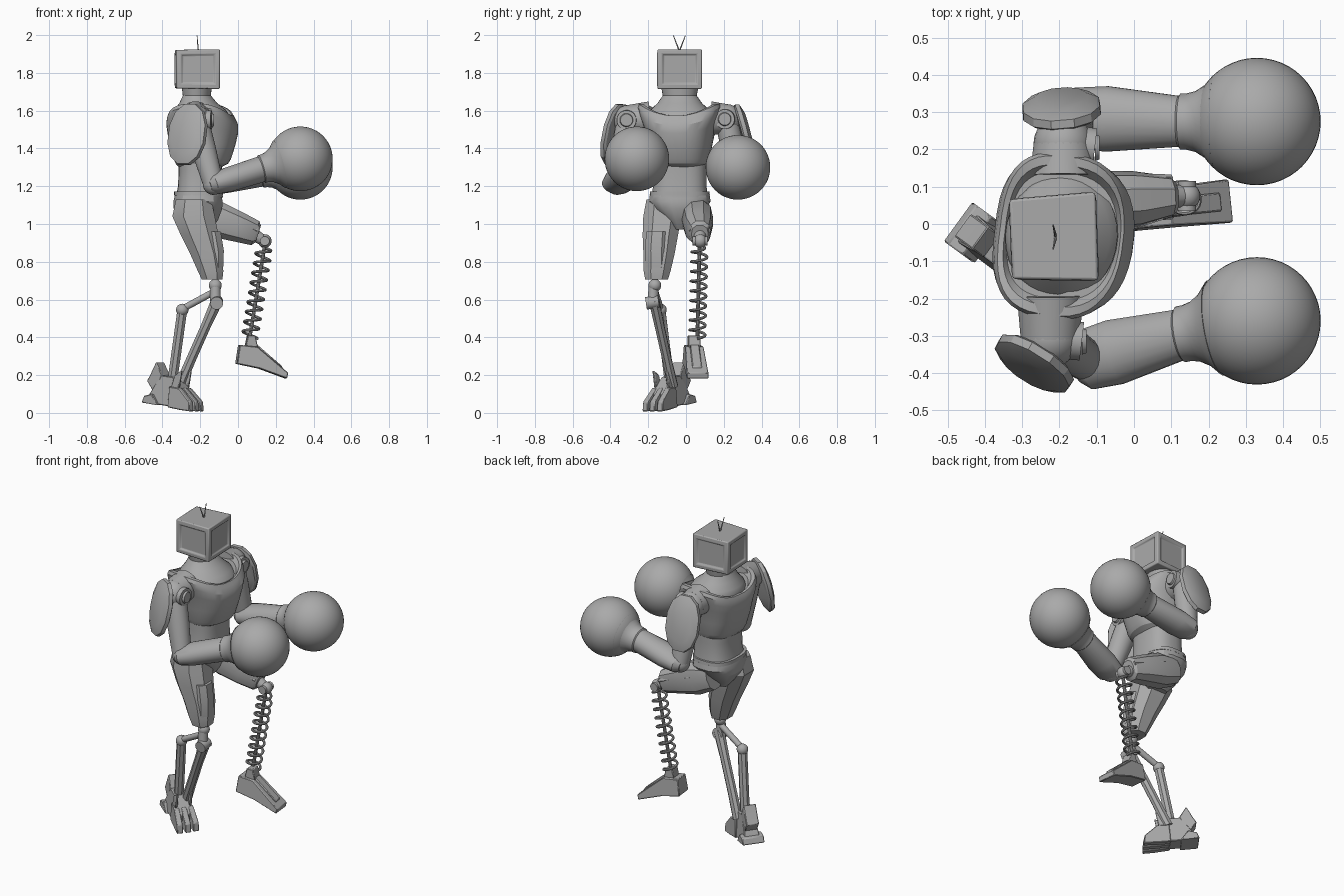
import bpy, bmesh, math
from mathutils import Vector, Matrix

if "Cube" in bpy.data.objects:
    bpy.data.objects.remove(bpy.data.objects["Cube"])

grey = bpy.data.materials.new("plain grey")
grey.use_nodes = True
grey.diffuse_color = (0.4, 0.4, 0.4, 1)
grey.node_tree.nodes["Principled BSDF"].inputs["Base Color"].default_value = (0.4, 0.4, 0.4, 1)
parts = []


def add(name, bm):
    bmesh.ops.recalc_face_normals(bm, faces=bm.faces)
    mesh = bpy.data.meshes.new(name)
    bm.to_mesh(mesh)
    bm.free()
    mesh.materials.append(grey)
    obj = bpy.data.objects.new(name, mesh)
    bpy.context.collection.objects.link(obj)
    parts.append(obj)
    return obj


def bevel(obj, width, segments=1):
    mod = obj.modifiers.new("bevel", 'BEVEL')
    mod.width, mod.segments, mod.limit_method = width, segments, 'ANGLE'


def loft(name, rings, sides=24, axis=None, power=2, back=None, saddle=0, yaw=0):
    """Rings are (x, y, z, radius in the side plane, radius across)."""
    d = Vector(axis or Vector(rings[-1][:3]) - Vector(rings[0][:3])).normalized()
    u = (Vector((0, 1, 0)).cross(d) if abs(d.y) < 0.75 else d.cross(Vector((0, 0, 1)))).normalized()
    u.rotate(Matrix.Rotation(math.radians(yaw), 3, d))
    v = d.cross(u)
    bm = bmesh.new()
    loops = []
    for x, y, z, ru, rv in rings:
        loop = []
        for i in range(sides):
            a = math.tau * (i + 0.5) / sides
            e = back if back and math.cos(a) < 0 else power
            c, s = [math.copysign(abs(t) ** (2 / e), t) for t in (math.cos(a), math.sin(a))]
            lift = saddle * (s * s - 0.5) * min(1, max(0, (z - 1.4) * 6))
            loop.append(bm.verts.new(Vector((x, y, z + lift)) + u * c * ru + v * s * rv))
        loops.append(loop)
    for a, b in zip(loops, loops[1:]):
        for i in range(sides):
            j = (i + 1) % sides
            bm.faces.new((a[i], a[j], b[j], b[i]))
    bm.faces.new(loops[0][::-1])
    bm.faces.new(loops[-1])
    return add(name, bm)


def rod(name, a, b, r1, r2=None, sides=16):
    r2 = r2 or r1
    return loft(name, [(*a, r1, r1), (*b, r2, r2)], sides)


def ball(name, centre, r, seg=24):
    bm = bmesh.new()
    bmesh.ops.create_uvsphere(bm, u_segments=seg, v_segments=seg // 2, radius=r,
                              matrix=Matrix.Translation(centre))
    return add(name, bm)


def prism(name, outline, origin, yaw, width, shift=0, taper=1):
    """Extrude a side outline (along, up) across the given width."""
    place = Matrix.Translation(origin) @ Matrix.Rotation(math.radians(yaw), 4, 'Z')
    bm = bmesh.new()
    top = max(p[1] for p in outline)
    low = min(p[1] for p in outline)
    a, b = [[bm.verts.new(place @ Vector(
        (s, shift + sgn * width / 2 * (1 + (taper - 1) * (z - low) / (top - low)), z)))
        for s, z in outline] for sgn in (-1, 1)]
    bm.faces.new(a)
    bm.faces.new(b[::-1])
    for i in range(len(a)):
        j = (i + 1) % len(a)
        bm.faces.new((a[i], a[j], b[j], b[i]))
    obj = add(name, bm)
    bevel(obj, 0.004)
    return obj


def column(name, rows, **kw):
    """Vertical loft; rows are (z, x, x radius, y radius)."""
    return loft(name, [(x, -0.033, z, rx, ry) for z, x, rx, ry in rows], axis=(0, 0, 1), **kw)


# Head: boxy screen with framed sides and a pair of aerials
bm = bmesh.new()
bmesh.ops.create_cube(bm, size=1, matrix=Matrix.Translation((-0.215, -0.037, 1.82))
                      @ Matrix.Rotation(math.radians(2), 4, 'Z') @ Matrix.Diagonal((0.228, 0.234, 0.21, 1)))
for f in bm.faces:
    if f.normal.x < -0.9:
        bmesh.ops.scale(bm, vec=(1, 0.9, 0.97), verts=f.verts,
                        space=Matrix.Translation(-f.calc_center_median()))
bm.normal_update()
walls = [f for f in bm.faces if abs(f.normal.z) < 0.5]
bmesh.ops.inset_individual(bm, faces=walls, thickness=0.036, depth=0.004)
bmesh.ops.inset_individual(bm, faces=walls, thickness=0.006, depth=-0.01)
bevel(add("head", bm), 0.015, 2)
for side in (-1, 1):
    rod("aerial", (-0.21, -0.035, 1.915), (-0.217, -0.035 + side * 0.032, 1.998), 0.004, 0.002, 6)

# Neck and torso
column("neck", [(1.54, -0.192, 0.15, 0.17), (1.575, -0.195, 0.15, 0.172), (1.605, -0.2, 0.135, 0.155),
                (1.64, -0.21, 0.1, 0.118), (1.68, -0.218, 0.074, 0.09), (1.73, -0.218, 0.08, 0.1)],
       sides=32, yaw=-7)
column("chest", [(1.3, -0.2, 0.11, 0.12), (1.32, -0.19, 0.137, 0.145), (1.345, -0.188, 0.15, 0.155),
                 (1.42, -0.187, 0.172, 0.17), (1.5, -0.185, 0.185, 0.19), (1.55, -0.188, 0.187, 0.212),
                 (1.585, -0.194, 0.176, 0.222), (1.605, -0.195, 0.166, 0.214), (1.605, -0.192, 0.155, 0.19),
                 (1.58, -0.192, 0.145, 0.17)], sides=40, power=2.4, back=3, saddle=0.065, yaw=-7)
column("abdomen", [(1.14, -0.205, 0.125, 0.15), (1.2, -0.2, 0.118, 0.142), (1.28, -0.2, 0.115, 0.142),
                   (1.37, -0.2, 0.12, 0.145)], sides=32, power=2.6)
column("waist_rim", [(1.15, -0.21, 0.13, 0.16), (1.172, -0.21, 0.13, 0.158)], sides=32, power=2.6)
column("pelvis", [(0.97, -0.2, 0.06, 0.03), (1.02, -0.205, 0.1, 0.075), (1.08, -0.212, 0.13, 0.14),
                  (1.12, -0.212, 0.132, 0.166), (1.155, -0.21, 0.125, 0.16)], sides=16, power=2.6)

# Arms: shoulder, upper arm, forearm, glove and shoulder shield
arms = {
    "right": dict(socket=(-0.225, -0.19, 1.56), shoulder=(-0.225, -0.305, 1.55), elbow=(-0.13, -0.365, 1.21),
                  wrist=(0.13, -0.295, 1.292), glove=(0.33, -0.26, 1.345),
                  shield=(-0.27, -0.378, 1.475), face=(-0.52, -0.83, 0.22), size=0.117),
    "left": dict(socket=(-0.19, 0.13, 1.56), shoulder=(-0.19, 0.215, 1.555), elbow=(-0.16, 0.285, 1.21),
                 wrist=(0.13, 0.275, 1.268), glove=(0.33, 0.275, 1.3),
                 shield=(-0.195, 0.312, 1.475), face=(-0.08, 0.95, 0.25), size=0.108),
}
for side, p in arms.items():
    q = {k: Vector(v) for k, v in p.items() if k != "size"}
    rod(side + "_shoulder_axle", q["socket"], q["shoulder"], 0.09, 0.08, 24)
    ball(side + "_shoulder", q["shoulder"], 0.08)
    front = q["shoulder"] + Vector((0.085, -0.01, 0))
    rod(side + "_shoulder_disc", q["shoulder"], front, 0.055, 0.052, 24)
    rod(side + "_shoulder_cap", front, front + Vector((0.012, 0, 0)), 0.036, 0.032, 24)
    mid = q["shoulder"].lerp(q["elbow"], 0.45)
    loft(side + "_upper_arm", [(*q["shoulder"], 0.07, 0.062), (*mid, 0.066, 0.062),
                               (*q["elbow"], 0.054, 0.056)], 20)
    ball(side + "_elbow", q["elbow"], 0.056)
    back = q["elbow"] - (q["wrist"] - q["elbow"]) * 0.1
    bulge = q["elbow"].lerp(q["wrist"], 0.3)
    loft(side + "_forearm", [(*back, 0.04, 0.055), (*q["elbow"], 0.056, 0.082), (*bulge, 0.066, 0.089),
                             (*q["wrist"], 0.07, 0.068)], 20)
    along = q["glove"] - q["wrist"]
    rows = ((-0.06, 0.066), (-0.02, 0.076), (0.06, 0.076), (0.18, 0.082), (0.32, 0.1), (0.45, 0.13))
    loft(side + "_glove_cuff", [(*(q["wrist"] + along * t), r, r) for t, r in rows], 32)
    ball(side + "_glove", q["glove"], 0.171, 48)
    n = q["face"].normalized()
    s = p["size"]
    loft(side + "_shoulder_shield", [(*(q["shield"] + n * t), s * k, 0.17 * k)
                                     for t, k in ((-0.022, 0.9), (-0.014, 1), (0.008, 0.98), (0.026, 0.68))],
         12, axis=n, power=2.2)

# Right leg: armoured thigh, knee joints and linked struts
loft("right_thigh", [(-0.235, -0.125, 1.13, 0.1, 0.09), (-0.235, -0.125, 1.04, 0.12, 0.108),
                     (-0.203, -0.136, 0.94, 0.106, 0.1), (-0.168, -0.143, 0.84, 0.09, 0.088),
                     (-0.145, -0.153, 0.75, 0.072, 0.076), (-0.137, -0.156, 0.705, 0.058, 0.064)],
     8, axis=(0, 0, -1), power=2.4)
loft("right_thigh_plate", [(-0.15, -0.152, 0.96, 0.062, 0.062), (-0.132, -0.158, 0.86, 0.061, 0.064),
                           (-0.127, -0.158, 0.77, 0.052, 0.06)], 8, axis=(0, 0, -1), power=2.4)
ball("right_knee_ball", (-0.12, -0.165, 0.675), 0.034)
rod("right_knee_pin", (-0.12, -0.17, 0.69), (-0.12, -0.175, 0.59), 0.026, 0.03)
rod("right_knee_axle", (-0.113, -0.212, 0.58), (-0.113, -0.145, 0.59), 0.034)
rod("right_knee_link", (-0.12, -0.165, 0.645), (-0.295, -0.135, 0.55), 0.018)
ball("right_link_ball", (-0.295, -0.135, 0.545), 0.033)
rod("right_rear_strut", (-0.295, -0.135, 0.545), (-0.35, -0.085, 0.15), 0.028, 0.028, 8)
loft("right_shin", [(-0.108, -0.17, 0.6, 0.034, 0.03), (-0.17, -0.14, 0.46, 0.028, 0.027),
                    (-0.25, -0.1, 0.28, 0.028, 0.026), (-0.31, -0.07, 0.14, 0.03, 0.03)], 8)

# Right foot: body, heel block, fins and three toes
foot, yaw = (-0.34, -0.09, 0), -36
prism("right_foot", [(-0.15, 0.055), (-0.13, 0.1), (-0.06, 0.2), (0.02, 0.19), (0.1, 0.1),
                     (0.09, 0.03), (0, 0.035)], foot, yaw, 0.1, 0, 0.7)
prism("right_heel", [(-0.165, 0.055), (-0.15, 0.09), (-0.1, 0.1), (-0.06, 0.04)], foot, yaw, 0.13)
prism("right_heel_guard", [(-0.15, 0.17), (-0.13, 0.2), (-0.09, 0.27), (-0.05, 0.2), (-0.1, 0.1)],
      foot, yaw, 0.075)
for side in (-1, 0, 1):
    prism("right_toe", [(0, 0.03), (0.01, 0.14), (0.08, 0.13), (0.15, 0.06), (0.155, 0.008), (0.09, 0.015)],
          foot, yaw + side * 4, 0.036, side * 0.038, 0.8)
    if side:
        prism("right_ankle_fin", [(0.01, 0.12), (0.04, 0.2), (0.085, 0.225), (0.065, 0.12)],
              foot, yaw, 0.016, side * 0.042)

# Left leg: raised thigh, knee, coil spring and wedge foot
loft("left_thigh", [(-0.23, 0.055, 1.06, 0.08, 0.075), (-0.13, 0.06, 1.03, 0.102, 0.084),
                    (0, 0.065, 0.985, 0.084, 0.077), (0.09, 0.073, 0.952, 0.07, 0.057),
                    (0.105, 0.073, 0.947, 0.05, 0.045)], 10, power=2.4)
for side in (-1, 1):
    rod("left_thigh_rail", (-0.12, 0.06 + side * 0.062, 1.05), (0.1, 0.075 + side * 0.044, 0.965), 0.018, 0.014, 6)
rod("left_knee_arm", (0.08, 0.073, 0.945), (0.14, 0.075, 0.91), 0.035, 0.028)
ball("left_knee_ball", (0.142, 0.075, 0.91), 0.036)
rod("left_knee_axle", (0.142, 0.035, 0.91), (0.142, 0.115, 0.91), 0.025)
top, base = Vector((0.142, 0.072, 0.89)), Vector((0.062, 0.06, 0.4))
rod("left_spring_core", top, base, 0.01, 0.01, 10)
curve = bpy.data.curves.new("left_spring", 'CURVE')
curve.dimensions, curve.bevel_depth, curve.bevel_resolution = '3D', 0.0075, 2
d = (base - top).normalized()
u = Vector((0, 1, 0)).cross(d).normalized()
v = d.cross(u)
turns, steps = 9.5, 24
count = int(turns * steps)
line = curve.splines.new('POLY')
line.points.add(count)
for i, point in enumerate(line.points):
    a = math.tau * i / steps
    r = 0.041 * min(1, 0.4 + i / steps)
    point.co = (*(top.lerp(base, i / count) + (u * math.cos(a) + v * math.sin(a)) * r), 1)
curve.materials.append(grey)
spring = bpy.data.objects.new("left_spring", curve)
bpy.context.collection.objects.link(spring)
bpy.ops.object.select_all(action='DESELECT')
spring.select_set(True)
bpy.context.view_layer.objects.active = spring
bpy.ops.object.convert(target='MESH')
parts.append(bpy.context.view_layer.objects.active)
sole = (0, 0.035, 0)
prism("left_ankle", [(0.035, 0.34), (0.05, 0.41), (0.09, 0.41), (0.105, 0.34)], sole, 6, 0.065)
prism("left_foot", [(-0.01, 0.26), (0.005, 0.36), (0.1, 0.35), (0.262, 0.212), (0.255, 0.182), (0.11, 0.235)],
      sole, 6, 0.118, 0, 0.8)
prism("left_foot_ridge", [(0.1, 0.33), (0.1, 0.362), (0.235, 0.245), (0.23, 0.22)], sole, 6, 0.05)

# Smooth the rounded parts, keep the hard edges
bpy.ops.object.select_all(action='DESELECT')
for obj in parts:
    obj.select_set(True)
bpy.context.view_layer.objects.active = parts[0]
bpy.ops.object.shade_smooth_by_angle(angle=math.radians(28))
